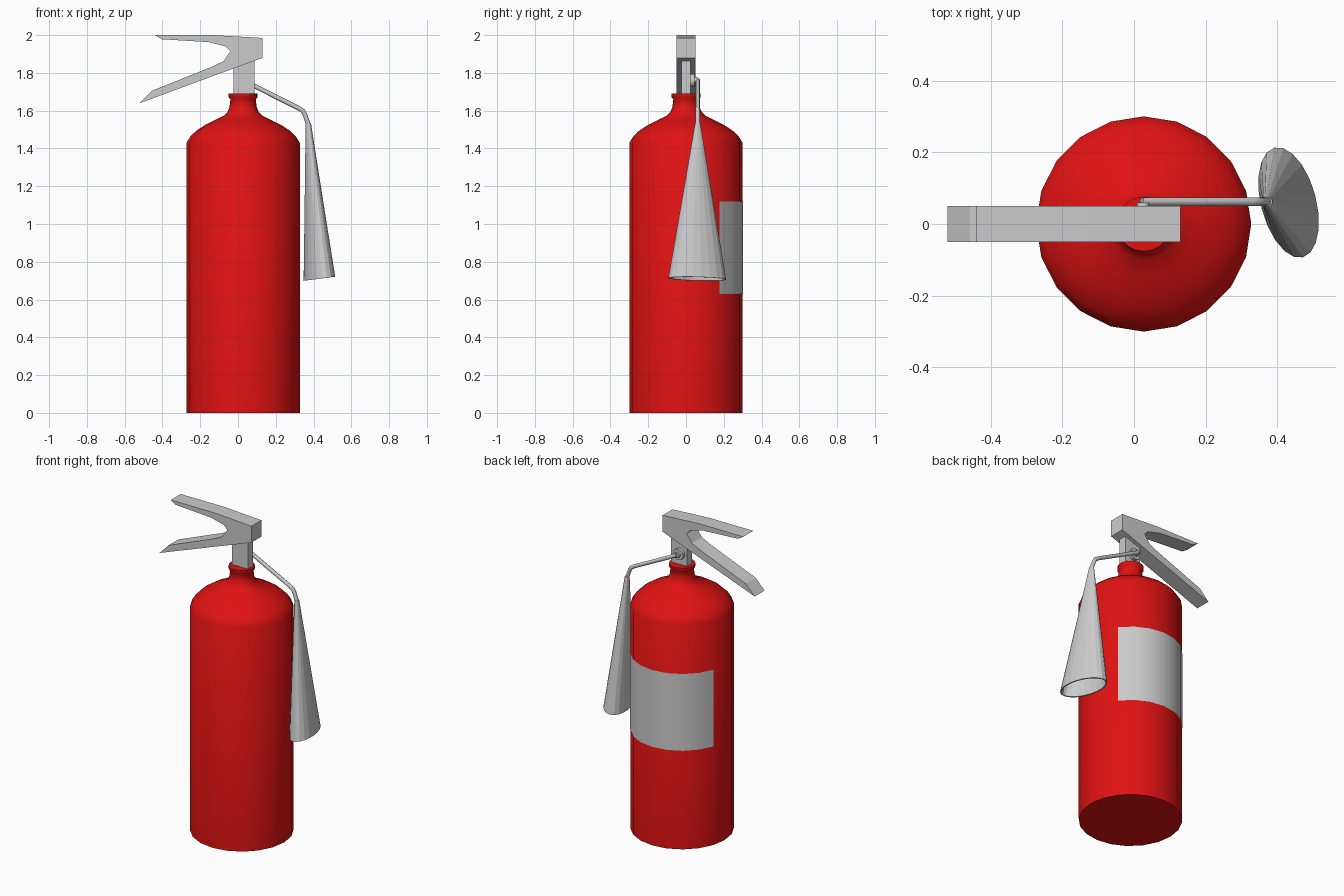
import bpy, bmesh, math
from mathutils import Vector

if "Cube" in bpy.data.objects:
    bpy.data.objects.remove(bpy.data.objects["Cube"])

CX = 0.027   # tank axis
SIDES = 20


def add_object(name, bm, smooth=None):
    bmesh.ops.recalc_face_normals(bm, faces=bm.faces)
    mesh = bpy.data.meshes.new(name)
    bm.to_mesh(mesh)
    bm.free()
    obj = bpy.data.objects.new(name, mesh)
    bpy.context.collection.objects.link(obj)
    if smooth:
        bpy.ops.object.select_all(action='DESELECT')
        obj.select_set(True)
        bpy.context.view_layer.objects.active = obj
        bpy.ops.object.shade_smooth_by_angle(angle=math.radians(smooth))
    return obj


def loft(name, rings, smooth=None):
    """Skin closed rings of points and cap both ends."""
    bm = bmesh.new()
    loops = [[bm.verts.new(p) for p in ring] for ring in rings]
    for a, b in zip(loops, loops[1:]):
        n = len(a)
        for i in range(n):
            j = (i + 1) % n
            bm.faces.new((a[i], a[j], b[j], b[i]))
    bm.faces.new(loops[0])
    bm.faces.new(loops[-1])
    return add_object(name, bm, smooth)


def ring(center, ra, rb, n, turn=0.0, slope=0.0):
    """Horizontal ellipse, turned about z and tilted along x."""
    pts = []
    for i in range(n):
        t = 2 * math.pi * i / n
        u, v = ra * math.cos(t), rb * math.sin(t)
        x = u * math.cos(turn) - v * math.sin(turn)
        y = u * math.sin(turn) + v * math.cos(turn)
        pts.append(Vector(center) + Vector((x, y, slope * x)))
    return pts


def disc(name, center, r, depth, n=16):
    """Short cylinder lying along y, starting at center."""
    x, y, z = center
    ends = [[(x + r * math.cos(2 * math.pi * i / n), yy, z + r * math.sin(2 * math.pi * i / n))
             for i in range(n)] for yy in (y, y + depth)]
    return loft(name, ends, 40)


# Red tank with domed shoulder and collar
profile = [(0.3, 0), (0.3, 1.43), (0.278, 1.465), (0.245, 1.496), (0.2, 1.525),
           (0.15, 1.55), (0.1, 1.575), (0.083, 1.592), (0.072, 1.62),
           (0.067, 1.66), (0.076, 1.67), (0.076, 1.69)]
tank = loft("tank", [ring((CX, 0, z), r, r, SIDES) for r, z in profile], 50)
red = bpy.data.materials.new("red_paint")
red.diffuse_color = (0.75, 0.006, 0.006, 1)
red.use_nodes = True
red.node_tree.nodes["Principled BSDF"].inputs["Base Color"].default_value = red.diffuse_color
tank.data.materials.append(red)

# Label wrapped round the back, following the tank facets
bm = bmesh.new()
cols = []
for k in range(2, 10):
    a = 2 * math.pi * k / SIDES
    x, y = CX + 0.3015 * math.cos(a), 0.3015 * math.sin(a)
    cols.append((bm.verts.new((x, y, 0.63)), bm.verts.new((x, y, 1.12))))
for (a, b), (c, d) in zip(cols, cols[1:]):
    bm.faces.new((a, c, d, b))
add_object("label", bm, 50)

# Valve block
corners = [(-0.024, -0.025), (0.087, -0.025), (0.087, 0.025), (-0.024, 0.025)]
loft("valve_block", [[(x, y, z) for x, y in corners] for z in (1.68, 1.88)])

# Forked handle: carry grip and squeeze lever
side = [(-0.44, 2.0), (-0.135, 2.0), (0.13, 1.985), (0.13, 1.88), (-0.52, 1.64),
        (-0.457, 1.705), (-0.13, 1.836), (-0.077, 1.862), (-0.04, 1.915),
        (-0.066, 1.94), (-0.156, 1.963), (-0.404, 1.978)]
loft("handle", [[(x, y, z) for x, z in side] for y in (-0.05, 0.05)])

# Gauge on the back of the valve block
disc("gauge", (0.025, 0.02, 1.76), 0.035, 0.025)
disc("gauge_hub", (0.025, 0.04, 1.76), 0.017, 0.02)

# Hose pipe
curve = bpy.data.curves.new("hose", 'CURVE')
curve.dimensions = '3D'
curve.bevel_depth = 0.012
curve.bevel_resolution = 2
curve.use_fill_caps = True
path = [(0.022, 1.763), (0.325, 1.611), (0.345, 1.597), (0.354, 1.58), (0.375, 1.52)]
spline = curve.splines.new('POLY')
spline.points.add(len(path) - 1)
for p, (x, z) in zip(spline.points, path):
    p.co = (x, 0.062, z, 1)
bpy.context.collection.objects.link(bpy.data.objects.new("hose", curve))

# Hollow flattened discharge horn
turn = math.radians(14.6)
top, mouth = (0.372, 0.062, 1.535), (0.431, 0.06, 0.71)
loft("horn", [ring(top, 0.014, 0.014, 20, turn),
              ring(mouth, 0.077, 0.158, 20, turn, 0.13),
              ring(mouth, 0.070, 0.150, 20, turn, 0.13),
              ring((0.375, 0.062, 1.49), 0.008, 0.008, 20, turn)])
